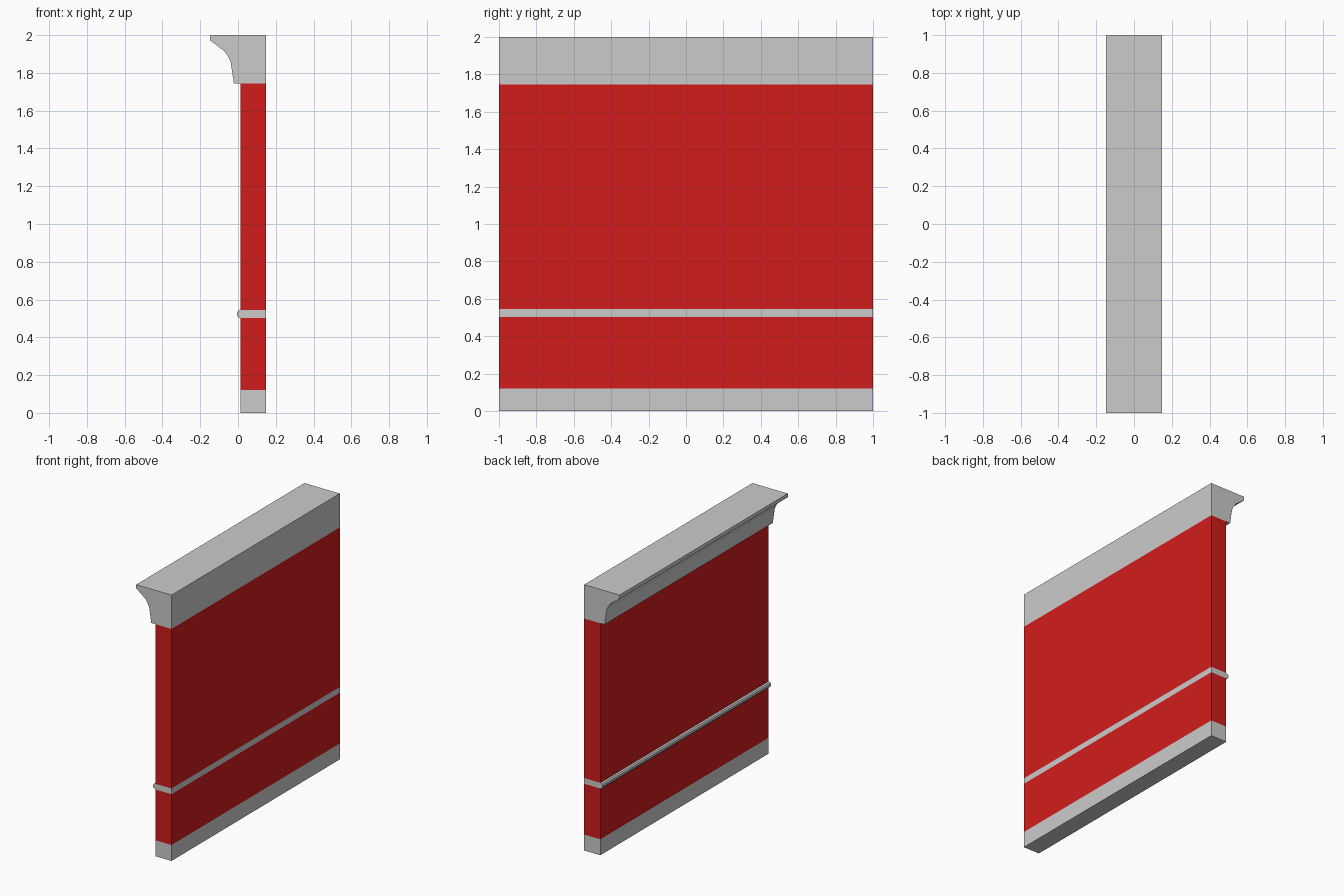
import bpy, bmesh

if "Cube" in bpy.data.objects:
    bpy.data.objects.remove(bpy.data.objects["Cube"])

BACK, FACE = 0.147, 0.013   # wall thickness limits in x
HALF = 1.0                  # half length in y

red = bpy.data.materials.new("red_paint")
red.diffuse_color = (0.64, 0.012, 0.012, 1)
red.use_nodes = True
red.node_tree.nodes["Principled BSDF"].inputs["Base Color"].default_value = red.diffuse_color


def extrude_profile(name, profile, material=None):
    """Sweep a closed x-z profile along the full wall length."""
    bm = bmesh.new()
    face = bm.faces.new([bm.verts.new((x, -HALF, z)) for x, z in profile])
    ext = bmesh.ops.extrude_face_region(bm, geom=[face], use_keep_orig=True)
    moved = [g for g in ext["geom"] if isinstance(g, bmesh.types.BMVert)]
    bmesh.ops.translate(bm, verts=moved, vec=(0, 2 * HALF, 0))
    bmesh.ops.recalc_face_normals(bm, faces=bm.faces)
    mesh = bpy.data.meshes.new(name)
    bm.to_mesh(mesh)
    bm.free()
    obj = bpy.data.objects.new(name, mesh)
    bpy.context.collection.objects.link(obj)
    if material:
        mesh.materials.append(material)
    return obj


def band(z0, z1):
    return [(FACE, z0), (BACK, z0), (BACK, z1), (FACE, z1)]


# Flat bands of the wall
extrude_profile("baseboard", band(0.0, 0.12))
extrude_profile("lower_wall_panel", band(0.12, 0.502), red)
extrude_profile("upper_wall_panel", band(0.545, 1.745), red)

# Rounded chair rail
extrude_profile("chair_rail", [
    (BACK, 0.502), (BACK, 0.545), (FACE, 0.545), (0.001, 0.541),
    (-0.006, 0.531), (-0.006, 0.516), (0.001, 0.506), (FACE, 0.502)])

# Coved cornice overhanging the painted face
extrude_profile("cornice", [
    (BACK, 1.745), (BACK, 2.0), (-0.147, 2.0), (-0.147, 1.972),
    (-0.075, 1.917), (-0.053, 1.889), (-0.039, 1.857),
    (-0.033, 1.82), (-0.022, 1.745)])
